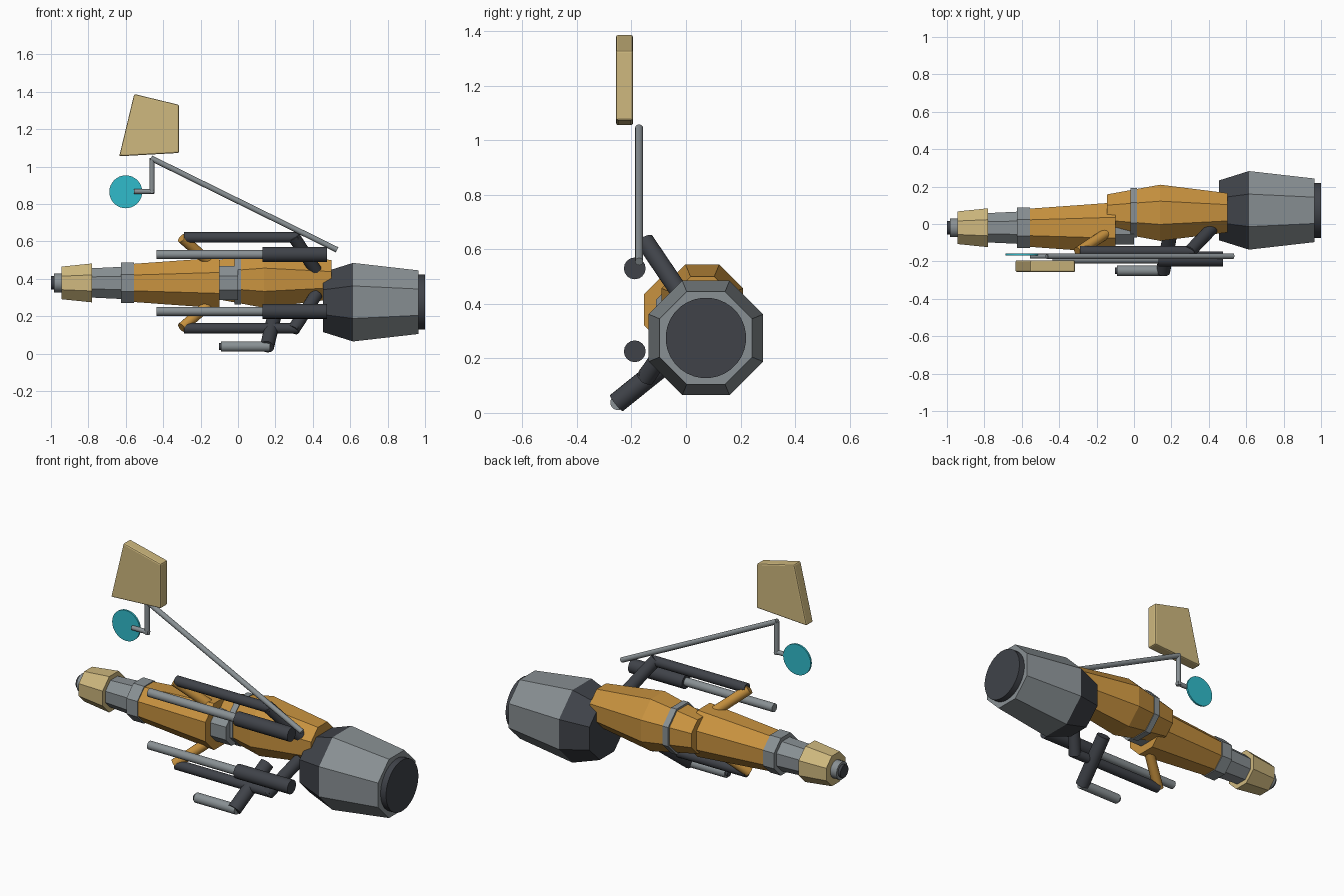
import bpy, bmesh, math
from mathutils import Vector

if "Cube" in bpy.data.objects:
    bpy.data.objects.remove(bpy.data.objects["Cube"])


def material(name, rgb):
    m = bpy.data.materials.new(name)
    m.diffuse_color = (*rgb, 1)
    m.use_nodes = True
    m.node_tree.nodes["Principled BSDF"].inputs["Base Color"].default_value = m.diffuse_color
    return m


ORANGE = material("orange", (0.58, 0.29, 0.05))
TAN = material("tan", (0.62, 0.48, 0.21))
GREY = material("grey", (0.25, 0.28, 0.295))
DARK = material("dark_grey", (0.05, 0.055, 0.066))
CYAN = material("cyan", (0.03, 0.50, 0.60))


def finish(name, bm, mat, smooth=False):
    bmesh.ops.recalc_face_normals(bm, faces=bm.faces)
    me = bpy.data.meshes.new(name)
    bm.to_mesh(me)
    bm.free()
    me.materials.append(mat)
    ob = bpy.data.objects.new(name, me)
    bpy.context.collection.objects.link(ob)
    if smooth:
        bpy.ops.object.select_all(action='DESELECT')
        ob.select_set(True)
        bpy.context.view_layer.objects.active = ob
        bpy.ops.object.shade_smooth_by_angle(angle=math.radians(35))
    return ob


def hull(name, cy, cz, sections, mat, sides=8, smooth=False):
    """Loft along x; sections are (x, distance from axis to a flat side)."""
    bm = bmesh.new()
    rings = []
    for x, apothem in sections:
        r = apothem / math.cos(math.pi / sides)
        rings.append([bm.verts.new((x, cy + r * math.cos(a), cz + r * math.sin(a)))
                      for a in ((i + 0.5) * math.tau / sides for i in range(sides))])
    for a, b in zip(rings, rings[1:]):
        for i in range(sides):
            j = (i + 1) % sides
            bm.faces.new((a[i], a[j], b[j], b[i]))
    bm.faces.new(rings[0])
    bm.faces.new(rings[-1])
    return finish(name, bm, mat, smooth)


def rod(name, p, q, r, mat, sides=16):
    """Straight cylinder between two points."""
    p, q = Vector(p), Vector(q)
    d = q - p
    bm = bmesh.new()
    bmesh.ops.create_cone(bm, cap_ends=True, segments=sides, radius1=r, radius2=r, depth=d.length)
    bm.transform(d.to_track_quat('Z', 'Y').to_matrix().to_4x4())
    bmesh.ops.translate(bm, verts=bm.verts, vec=(p + q) / 2)
    return finish(name, bm, mat, True)


# Front fuselage
FY, FZ = -0.02, 0.378
hull("front_body", FY, FZ, [(-0.56, 0.102), (-0.10, 0.135)], ORANGE)
hull("front_collar", FY, FZ, [(-0.625, 0.108), (-0.555, 0.108)], GREY)
hull("neck", FY, FZ, [(-0.79, 0.078), (-0.62, 0.086)], GREY)
hull("nose", FY, FZ, [(-0.945, 0.087), (-0.78, 0.104)], TAN)
hull("nose_tip", FY, FZ, [(-0.985, 0.05), (-0.94, 0.05)], GREY, 16, True)
hull("nose_cap", FY, FZ, [(-1.0, 0.036), (-0.98, 0.036)], DARK, 16, True)
hull("body_joint", FY, FZ, [(-0.12, 0.09), (0.0, 0.09)], GREY)

# Rear fuselage
RY, RZ = 0.06, 0.395
hull("rear_body", RY, RZ, [(-0.145, 0.098), (0.14, 0.15), (0.50, 0.105)], ORANGE)
hull("rear_band", RY, RZ, [(-0.02, 0.132), (0.015, 0.132)], GREY)

# Engine
EY, EZ = 0.073, 0.275
hull("engine_front", EY, EZ, [(0.455, 0.16), (0.615, 0.21)], DARK)
hull("engine_shell", EY, EZ, [(0.615, 0.21), (0.965, 0.17)], GREY)
hull("engine_nozzle", EY, EZ, [(0.95, 0.147), (1.0, 0.147)], DARK, 32, True)

# Upper and lower guns, rails and struts, mirrored about z = MID
MID = 0.378
for side, s in (("upper", 1), ("lower", -1)):
    gz, rz = MID + s * 0.152, MID + s * 0.243
    rod(side + "_gun_barrel", (-0.435, -0.188, gz), (0.15, -0.188, gz), 0.024, GREY)
    rod(side + "_gun_housing", (0.13, -0.188, gz), (0.475, -0.188, gz), 0.04, DARK)
    rod(side + "_rail", (-0.29, -0.145, rz), (0.32, -0.145, rz), 0.028, DARK)
    rod(side + "_rear_strut", (0.295, -0.15, MID + s * 0.252),
        (0.42, -0.02, MID + s * 0.06), 0.034, DARK)
    rod(side + "_front_strut", (-0.30, -0.15, MID + s * 0.24),
        (-0.14, -0.045, MID + s * 0.10), 0.028, ORANGE)

# Bottom gun and its strut
rod("bottom_gun", (-0.09, -0.25, 0.038), (0.17, -0.25, 0.038), 0.028, GREY)
rod("bottom_gun_tip", (-0.102, -0.25, 0.038), (-0.08, -0.25, 0.038), 0.018, DARK)
rod("bottom_gun_strut", (0.155, -0.255, 0.036), (0.20, -0.02, 0.225), 0.038, DARK)

# Antenna boom, drop arm and disc
AY = -0.172
rod("boom", (0.53, AY, 0.555), (-0.465, AY, 1.045), 0.015, GREY, 12)
rod("drop_arm", (-0.46, AY, 1.045), (-0.46, AY, 0.855), 0.014, GREY, 12)
rod("disc_arm", (-0.45, AY, 0.867), (-0.555, AY, 0.867), 0.013, GREY, 12)
rod("disc", (-0.60, -0.168, 0.865), (-0.60, -0.157, 0.865), 0.088, CYAN, 32)

# Sail plate with bevelled edges
bm = bmesh.new()
outline = [(-0.635, 1.055), (-0.315, 1.073), (-0.315, 1.33), (-0.555, 1.388)]
front = bm.faces.new([bm.verts.new((x, -0.257, z)) for x, z in outline])
geom = bmesh.ops.extrude_face_region(bm, geom=[front])["geom"]
bmesh.ops.translate(bm, verts=[g for g in geom if isinstance(g, bmesh.types.BMVert)],
                    vec=(0, 0.063, 0))
sail = finish("sail", bm, TAN)
bevel = sail.modifiers.new("edge_bevel", 'BEVEL')
bevel.width = 0.008
bevel.segments = 2
